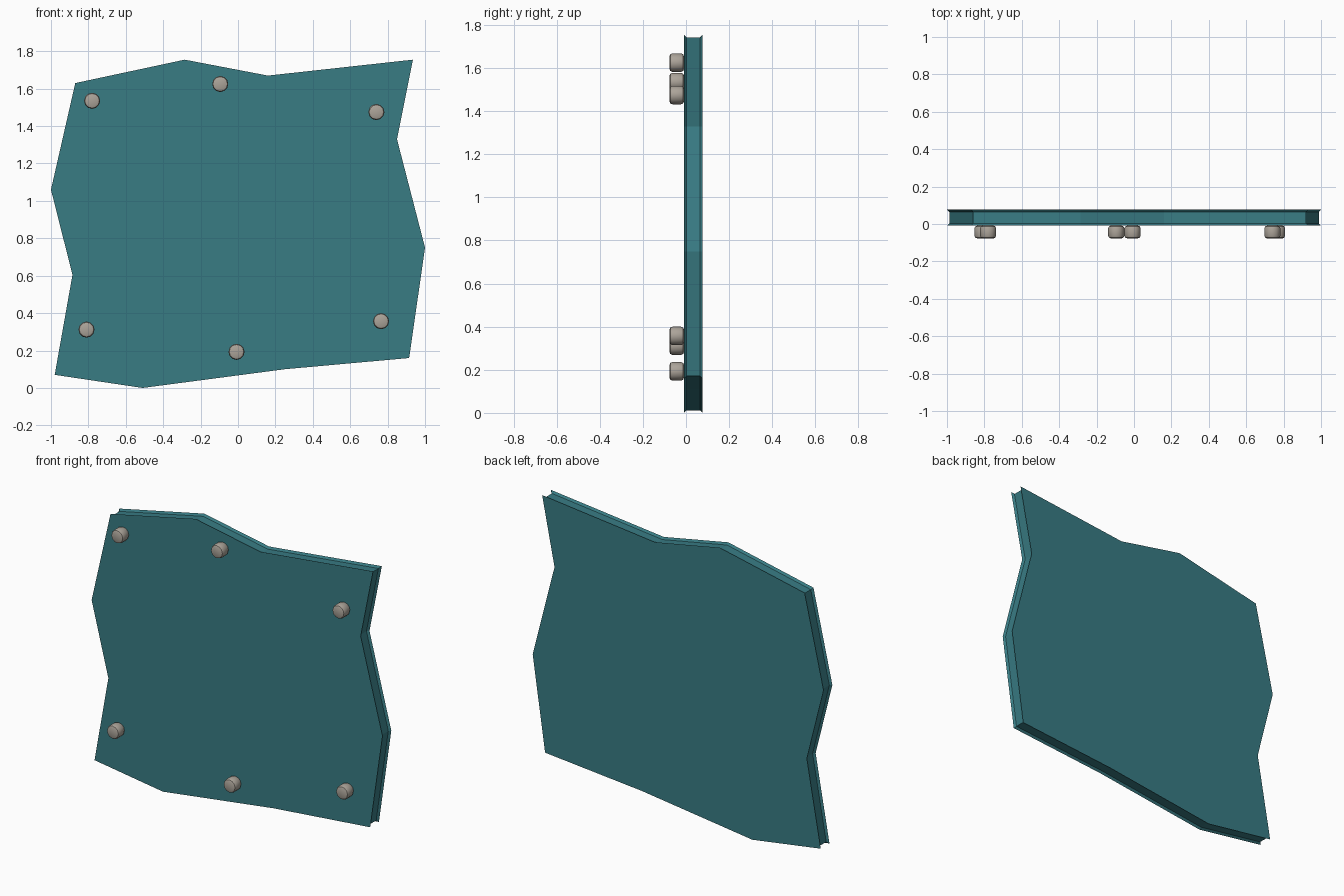
import bpy, bmesh
from math import radians
from mathutils import Vector, Matrix

if "Cube" in bpy.data.objects:
    bpy.data.objects.remove(bpy.data.objects["Cube"])

FRONT, BACK = -0.009, 0.077   # panel faces in y
GROOVE = 0.012                # depth of the channel round the edge


def material(name, colour):
    m = bpy.data.materials.new(name)
    m.diffuse_color = (*colour, 1)
    m.use_nodes = True
    m.node_tree.nodes["Principled BSDF"].inputs["Base Color"].default_value = m.diffuse_color
    return m


def finish(bm, name, mat):
    bmesh.ops.recalc_face_normals(bm, faces=bm.faces)
    mesh = bpy.data.meshes.new(name)
    bm.to_mesh(mesh)
    bm.free()
    mesh.materials.append(mat)
    ob = bpy.data.objects.new(name, mesh)
    bpy.context.collection.objects.link(ob)
    return ob


def inset(points, d):
    """Move a counter-clockwise outline inward by d with mitred corners."""
    out = []
    for i, p in enumerate(points):
        a = (p - points[i - 1]).normalized()
        b = (points[(i + 1) % len(points)] - p).normalized()
        na, nb = Vector((-a.y, a.x)), Vector((-b.y, b.x))
        out.append(p + (na + nb) * d / (1 + na.dot(nb)))
    return out


teal = material("teal_panel", (0.04, 0.2, 0.23))
metal = material("warm_grey_metal", (0.41, 0.37, 0.32))

# Irregular panel with a shallow channel around its edge
outline = [Vector(p) for p in (
    (-0.98, 0.07), (-0.51, 0.0), (0.25, 0.10), (0.915, 0.16),
    (1.0, 0.75), (0.85, 1.33), (0.935, 1.755), (0.16, 1.67),
    (-0.285, 1.755), (-0.87, 1.63), (-1.0, 1.06), (-0.885, 0.605))]
inner = inset(outline, GROOVE)
bm = bmesh.new()
rings = [[bm.verts.new((p.x, y, p.y)) for p in pts] for pts, y in (
    (outline, FRONT), (inner, FRONT + GROOVE),
    (inner, BACK - GROOVE), (outline, BACK))]
for r, s in zip(rings, rings[1:]):
    for i in range(len(r)):
        bm.faces.new((r[i - 1], r[i], s[i], s[i - 1]))
bm.faces.new(rings[0])
bm.faces.new(rings[-1])
finish(bm, "panel", teal)

# Rounded bolt heads on the front
bolts = [(-0.78, 1.535), (-0.095, 1.625), (0.74, 1.475),
         (0.765, 0.357), (-0.008, 0.193), (-0.81, 0.312)]
for n, (x, z) in enumerate(bolts, 1):
    bm = bmesh.new()
    bmesh.ops.create_cone(
        bm, cap_ends=True, segments=12, radius1=0.043, radius2=0.043,
        depth=0.068, matrix=Matrix.Translation((x, FRONT - 0.034, z))
        @ Matrix.Rotation(radians(90), 4, 'X'))
    rims = [e for e in bm.edges if any(len(f.verts) > 4 for f in e.link_faces)]
    bmesh.ops.bevel(bm, geom=rims, offset=0.014, segments=2,
                    profile=0.5, affect='EDGES')
    bolt = finish(bm, f"bolt_{n}", metal)
    bpy.ops.object.select_all(action='DESELECT')
    bolt.select_set(True)
    bpy.context.view_layer.objects.active = bolt
    bpy.ops.object.shade_smooth_by_angle(angle=radians(35))
